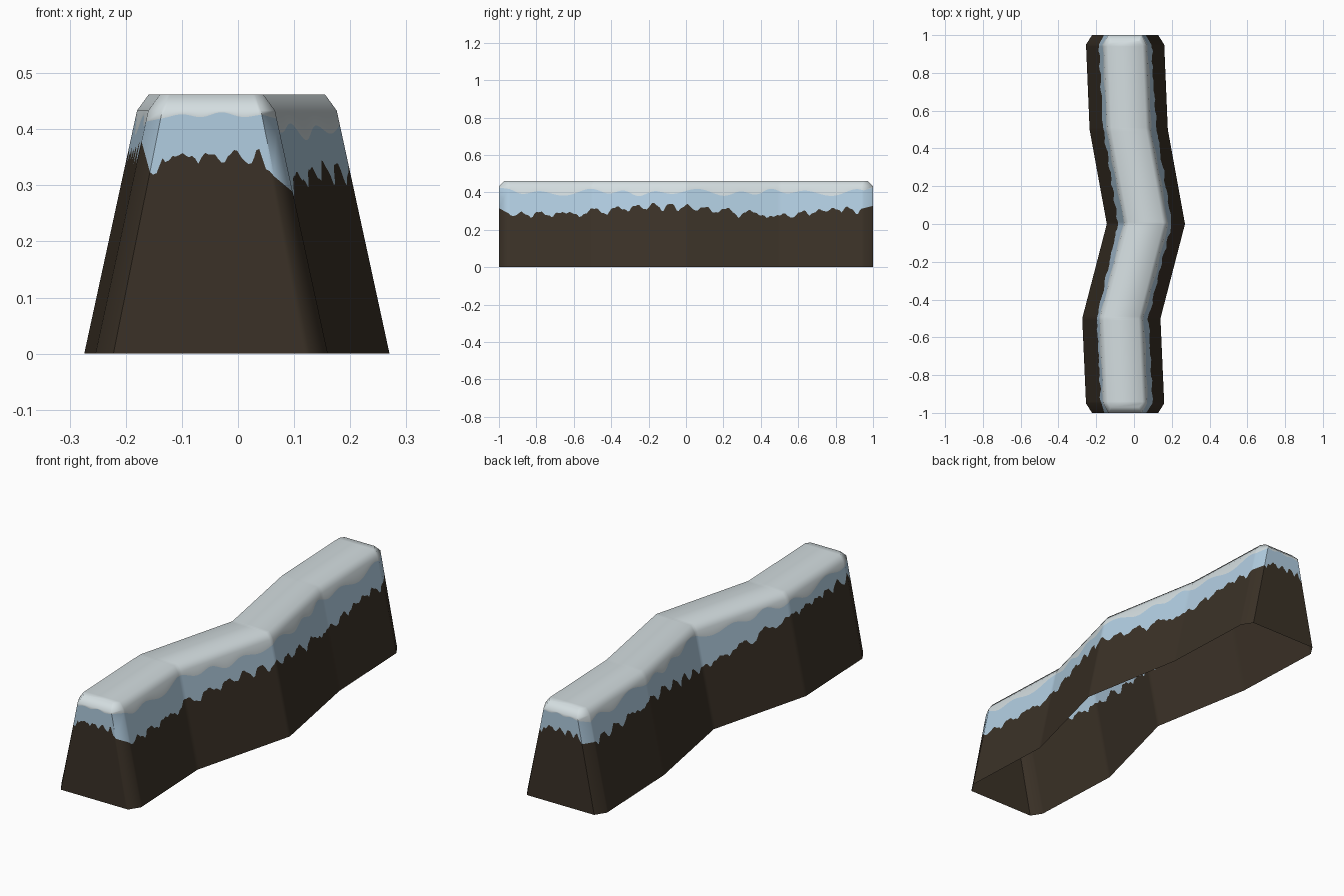
import bpy, bmesh, math
from mathutils import Vector

if "Cube" in bpy.data.objects:
    bpy.data.objects.remove(bpy.data.objects["Cube"])

SHOULDER, TOP = 0.433, 0.462


def material(name, col):
    m = bpy.data.materials.new(name)
    m.diffuse_color = (*col, 1)
    m.use_nodes = True
    m.node_tree.nodes["Principled BSDF"].inputs["Base Color"].default_value = m.diffuse_color
    return m


# Winding centre line of the bank: y position, x centre
PATH = [(-0.95, -0.047), (-0.5, -0.067), (0, 0.063), (0.5, -0.028), (0.95, -0.047)]
END_X = -0.047


def interp(table, v):
    for (a, p), (b, q) in zip(table, table[1:]):
        if v <= b:
            return p + (q - p) * (v - a) / (b - a)
    return table[-1][1]


# Snow lines: ragged lower edge of the ice, wavy edge of the snow
RIGHT = [(-1, 0.28), (-0.6, 0.285), (-0.2, 0.325), (0, 0.32), (0.5, 0.27), (0.8, 0.31), (1, 0.30)]
LEFT = [(-1, 0.36), (-0.5, 0.355), (0, 0.27), (0.4, 0.33), (1, 0.31)]


def ragged(u):
    arch = abs(math.sin(29 * u + 1.3 * math.sin(7 * u))) - 0.6
    return 0.032 * arch + 0.007 * math.sin(61 * u + 2) + 0.004 * math.sin(170 * u)


def wavy(u):
    return 0.012 * math.sin(31 * u + math.sin(9 * u)) + 0.008 * math.sin(13 * u + 1)


# One column of the wall: base, shoulder and top points plus the two colour heights
def side_column(s, y):
    cx = interp(PATH, y)
    low = interp(RIGHT if s > 0 else LEFT, y) + ragged(y + s)
    high = min(0.40 + wavy(y + s) + (0 if s > 0 else 0.01), 0.428)
    return (Vector((cx + s * 0.207, y, 0)), Vector((cx + s * 0.113, y, SHOULDER)),
            Vector((cx + s * 0.092, y, TOP)), low, high)


def end_column(e, t):
    # t runs from -1 on the left to 1 on the right
    left, right = interp(LEFT, e), interp(RIGHT, e)
    low = max(0.35, 0.5 * (left + right)) + 0.7 * ragged(0.2 * t + e)
    if abs(t) > 0.85:
        low -= 0.03
    high = 0.424 + 0.3 * wavy(0.2 * t)
    return (Vector((END_X + t * 0.175, e, 0)), Vector((END_X + t * 0.088, e, SHOULDER)),
            Vector((END_X + t * 0.077, e * 0.97, TOP)), low, min(high, 0.43))


N, M = 190, 36
ys = [-0.95 + 1.9 * i / N for i in range(N + 1)]
ts = [1 - 2 * i / M for i in range(M + 1)]
columns = [side_column(1, y) for y in ys]
columns += [end_column(1, t) for t in ts]
columns += [side_column(-1, y) for y in reversed(ys)]
columns += [end_column(-1, -t) for t in ts]

# Walls: earth, ice, snow and the sloped snow rim
bm = bmesh.new()
rows = []
for base, shoulder, top, low, high in columns:
    pts = [base, base.lerp(shoulder, low / SHOULDER), base.lerp(shoulder, high / SHOULDER), shoulder, top]
    rows.append([bm.verts.new(p) for p in pts])
for i, a in enumerate(rows):
    b = rows[(i + 1) % len(rows)]
    for k, mat in enumerate((0, 1, 2, 2)):
        f = bm.faces.new((a[k], b[k], b[k + 1], a[k + 1]))
        f.material_index = mat

# Snowy top: strips across the bank and a cap at each end
tops = [r[-1] for r in rows]
right, back = tops[:N + 1], tops[N + 1:N + M + 2]
left, front = tops[N + M + 2:2 * N + M + 3], tops[2 * N + M + 3:]
left.reverse()
for i in range(N):
    bm.faces.new((right[i], right[i + 1], left[i + 1], left[i])).material_index = 2
bm.faces.new([right[-1]] + back + [left[-1]]).material_index = 2
bm.faces.new([left[0]] + front + [right[0]]).material_index = 2

# The underside stays open
me = bpy.data.meshes.new("snowy_bank")
bm.to_mesh(me)
bm.free()
for m in (material("dark earth", (0.043, 0.031, 0.020)),
          material("pale blue ice", (0.44, 0.61, 0.75)),
          material("white snow", (0.66, 0.73, 0.75))):
    me.materials.append(m)
bank = bpy.data.objects.new("snowy_bank", me)
bpy.context.collection.objects.link(bank)
bpy.context.view_layer.objects.active = bank
bank.select_set(True)
bpy.ops.object.shade_smooth_by_angle(angle=math.radians(60))
